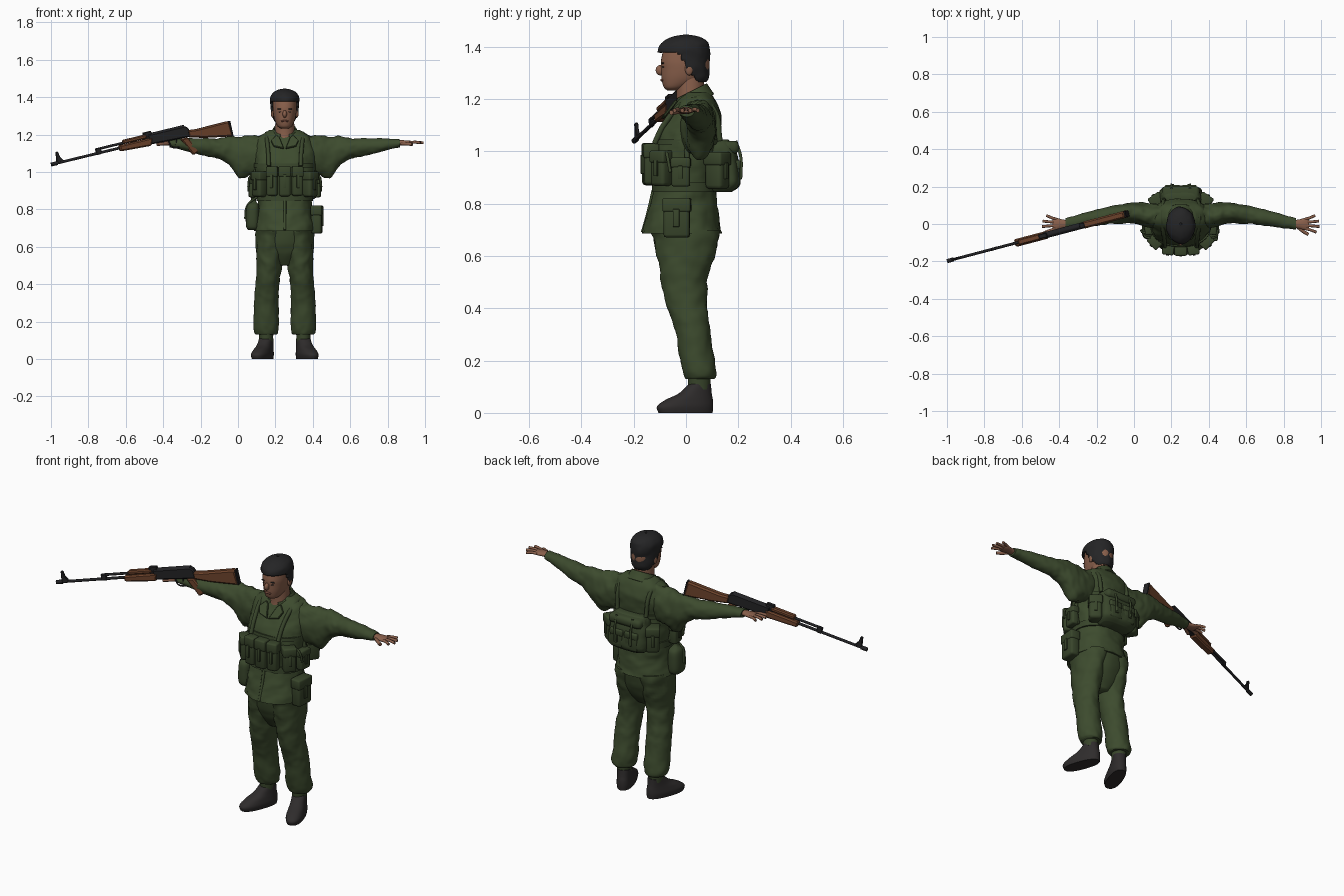
import bpy
import bmesh
from math import cos, sin, pi, radians
from mathutils import Vector, Matrix, noise

if "Cube" in bpy.data.objects:
    bpy.data.objects.remove(bpy.data.objects["Cube"])

BODY = Matrix.Translation((0.25, 0, 0))   # the figure stands right of the rifle


def material(name, *rgb):
    mat = bpy.data.materials.new(name)
    mat.use_nodes = True
    mat.diffuse_color = (*rgb, 1)
    mat.node_tree.nodes["Principled BSDF"].inputs["Base Color"].default_value = (*rgb, 1)
    return mat


CLOTH = material("olive cloth", 0.046, 0.070, 0.027)
WEB = material("olive webbing", 0.040, 0.060, 0.024)
SKIN = material("skin", 0.25, 0.115, 0.07)
LIPS = material("lips", 0.19, 0.075, 0.05)
HAIR = material("black hair", 0.018, 0.018, 0.019)
BOOT = material("dark leather", 0.028, 0.025, 0.025)
WOOD = material("brown wood", 0.15, 0.055, 0.024)
STEEL = material("gun steel", 0.016, 0.016, 0.018)


def finish(name, bm, mat, frame=BODY, mirror=False, angle=45):
    mesh = bpy.data.meshes.new(name)
    bm.to_mesh(mesh)
    bm.free()
    mesh.materials.append(mat)
    mesh.shade_smooth()
    mesh.set_sharp_from_angle(angle=radians(angle))
    obj = bpy.data.objects.new(name, mesh)
    bpy.context.collection.objects.link(obj)
    obj.matrix_world = frame
    if mirror:
        obj.modifiers.new("mirror", 'MIRROR').use_mirror_merge = False
    return obj


def spline(a, b, c, d, t):
    return [0.5 * (2 * q + (r - p) * t + (2 * p - 5 * q + 4 * r - s) * t * t
                   + (3 * q - p - 3 * r + s) * t ** 3) for p, q, r, s in zip(a, b, c, d)]


def loft(name, mat, rows, axis='z', fold=0.0, seg=32, steps=5, power=2.0,
         mirror=False, move=None, cut=None):
    """Rows are (height, centre u, centre v, radius u, radius v) along the axis."""
    fine, last = [], len(rows) - 1
    for i in range(last):
        quad = [rows[max(i - 1, 0)], rows[i], rows[i + 1], rows[min(i + 2, last)]]
        fine += [spline(*quad, k / steps) for k in range(steps)]
    fine.append(rows[-1])
    bm, rings = bmesh.new(), []
    for t, cu, cv, ru, rv in fine:
        ring = []
        for j in range(seg):
            c, s = cos(2 * pi * j / seg), sin(2 * pi * j / seg)
            k = (abs(c) ** power + abs(s) ** power) ** (-1 / power)
            u, v = cu + ru * c * k, cv + rv * s * k
            p = Vector((u, v, t)) if axis == 'z' else Vector((t, u, v))
            if fold:
                q = Vector((p.x + p.z * 0.4, p.y, p.z - p.x * 0.5)) * 15
                wave = 1 + fold * (noise.noise(q) + 0.6 * noise.noise(q * 2.3))
                u, v = cu + ru * c * k * wave, cv + rv * s * k * wave
                p = Vector((u, v, t)) if axis == 'z' else Vector((t, u, v))
            ring.append(bm.verts.new(p))
        rings.append(ring)
    for low, high in zip(rings, rings[1:]):
        for j in range(seg):
            n = (j + 1) % seg
            bm.faces.new((low[j], low[n], high[n], high[j]))
    bm.faces.new(rings[0])
    bm.faces.new(rings[-1])
    bmesh.ops.recalc_face_normals(bm, faces=bm.faces)
    if cut:
        gone = [f for f in bm.faces if len(f.verts) > 4 or cut(f.calc_center_median())]
        bmesh.ops.delete(bm, geom=gone, context='FACES')
    if move:
        bm.transform(move)
    return finish(name, bm, mat, mirror=mirror, angle=60)


def blob(name, mat, loc, size, mirror=False):
    bm = bmesh.new()
    bmesh.ops.create_icosphere(bm, subdivisions=3, radius=1)
    bm.transform(Matrix.Translation(loc) @ Matrix.Diagonal((*size, 1)))
    return finish(name, bm, mat, mirror=mirror)


def box(name, mat, loc, size, turn=0, bevel=0.01, mirror=False):
    bm = bmesh.new()
    bmesh.ops.create_cube(bm, size=1)
    bm.transform(Matrix.Diagonal((*size, 1)))
    bmesh.ops.bevel(bm, geom=bm.edges[:], offset=bevel, segments=2, profile=0.5, affect='EDGES')
    bm.transform(Matrix.Translation(loc) @ Matrix.Rotation(radians(turn), 4, 'Z'))
    return finish(name, bm, mat, mirror=mirror, angle=50)


def pouch(name, loc, size, turn=0, mirror=False):
    """A soft box with an overhanging lid and a closing tab."""
    w, d, h = size
    box(name, WEB, loc, size, turn, min(size) * 0.22, mirror)
    lid = Vector(loc) + Vector((0, 0, h * 0.33))
    box(name + "_lid", WEB, lid, (w * 1.08, d * 1.1, h * 0.36), turn, 0.008, mirror)
    tab = Matrix.Rotation(radians(turn), 3, 'Z') @ Vector((0, -d * 0.55, 0))
    box(name + "_tab", WEB, Vector(loc) + tab, (w * 0.25, 0.009, h * 0.45), turn, 0.002, mirror)


def prism(name, mat, outline, width, frame=BODY, mirror=False, move=None, bevel=0.003):
    """An x-z outline thickened along y."""
    bm = bmesh.new()
    face = bm.faces.new([bm.verts.new((x, -width / 2, z)) for x, z in outline])
    out = bmesh.ops.extrude_face_region(bm, geom=[face])
    bmesh.ops.translate(bm, vec=(0, width, 0),
                        verts=[g for g in out["geom"] if isinstance(g, bmesh.types.BMVert)])
    bmesh.ops.recalc_face_normals(bm, faces=bm.faces)
    bmesh.ops.bevel(bm, geom=bm.edges[:], offset=bevel, segments=1, affect='EDGES')
    if move:
        bm.transform(move)
    return finish(name, bm, mat, frame, mirror, 30)


def cord(name, mat, points, radius, frame=BODY, mirror=False):
    curve = bpy.data.curves.new(name, 'CURVE')
    curve.dimensions = '3D'
    curve.bevel_depth, curve.bevel_resolution, curve.use_fill_caps = radius, 3, True
    line = curve.splines.new('BEZIER')
    line.bezier_points.add(len(points) - 1)
    for knot, p in zip(line.bezier_points, points):
        knot.co = p
        knot.handle_left_type = knot.handle_right_type = 'AUTO'
    curve.materials.append(mat)
    obj = bpy.data.objects.new(name, curve)
    bpy.context.collection.objects.link(obj)
    obj.matrix_world = frame
    if mirror:
        obj.modifiers.new("mirror", 'MIRROR').use_mirror_merge = False


# Jacket, sleeves and trousers
loft("jacket", CLOTH, [(.685, 0, -.015, .162, .15), (.76, 0, -.012, .15, .135),
     (.85, 0, -.005, .141, .118), (.95, 0, 0, .152, .122), (1.05, 0, .008, .16, .122),
     (1.13, 0, .032, .16, .102), (1.19, 0, .04, .135, .075), (1.225, 0, .045, .08, .045)],
     fold=.05, seg=64, steps=8, power=2.3)
loft("sleeve", CLOTH, [(.07, .04, 1.12, .06, .09), (.15, .045, 1.095, .065, .105),
     (.23, .055, 1.08, .058, .11), (.30, .058, 1.11, .052, .078), (.36, .05, 1.128, .05, .053),
     (.45, .035, 1.135, .043, .044), (.55, .012, 1.147, .036, .032),
     (.615, 0, 1.154, .03, .021)], axis='x', fold=.13, seg=40, steps=8, mirror=True)
loft("trouser_leg", CLOTH, [(.13, .1, .052, .055, .055), (.16, .1, .05, .065, .065),
     (.3, .098, .027, .065, .068), (.4, .092, .006, .062, .077), (.5, .083, -.008, .07, .088),
     (.6, .077, -.002, .078, .108), (.7, .074, 0, .08, .13)],
     fold=.08, seg=40, steps=8, mirror=True)
loft("trouser_seat", CLOTH, [(.5, 0, 0, .05, .05), (.56, 0, 0, .125, .09),
     (.62, 0, 0, .148, .115), (.7, 0, 0, .152, .13)], fold=.04)
cord("front_placket", CLOTH, [(0, -.165, .69), (0, -.145, .76), (0, -.124, .85)], .008)

# Boots turned outward, with dark green ankles
TOE_OUT = Matrix.Translation((.1, .05, 0)) @ Matrix.Rotation(radians(20), 4, 'Z')
loft("boot", BOOT, [(0, 0, -.055, .042, .108), (.025, 0, -.057, .046, .112),
     (.05, 0, -.04, .042, .094), (.075, 0, -.015, .038, .064), (.11, 0, .003, .036, .042)],
     power=2.4, mirror=True, move=TOE_OUT)
loft("ankle", WEB, [(.09, .1, .05, .036, .042), (.15, .1, .05, .04, .044)], mirror=True)

# Hands
loft("palm", SKIN, [(.595, 0, 1.155, .02, .014), (.63, 0, 1.156, .024, .014),
     (.665, 0, 1.156, .032, .012), (.685, 0, 1.156, .027, .008)], axis='x', mirror=True)
for k, reach in enumerate((.725, .742, .738, .718)):
    y = -.025 + k * .017
    cord("finger", SKIN, [(.665, y, 1.157), ((.665 + reach) / 2, y * 1.3, 1.16),
         (reach, y * 1.75, 1.156)], .0075, mirror=True)
cord("thumb", SKIN, [(.62, -.012, 1.152), (.655, -.04, 1.15), (.682, -.056, 1.148)], .009, mirror=True)

# Head, face and hair
loft("neck", SKIN, [(1.14, 0, .005, .05, .05), (1.2, 0, .015, .052, .052), (1.28, 0, .015, .05, .055)])
loft("head", SKIN, [(1.233, 0, -.05, .02, .022), (1.245, 0, -.04, .038, .045),
     (1.275, 0, -.015, .053, .078), (1.31, 0, -.004, .061, .091), (1.35, 0, -.003, .064, .092),
     (1.40, 0, 0, .058, .078), (1.425, 0, 0, .02, .03)], power=2.2)
blob("nose", SKIN, (0, -.098, 1.31), (.012, .018, .02))
blob("mouth", LIPS, (0, -.09, 1.272), (.021, .008, .006))
blob("ear", SKIN, (.065, .012, 1.315), (.009, .016, .025), True)
blob("eye", HAIR, (.025, -.087, 1.322), (.009, .005, .003), True)
blob("brow", HAIR, (.026, -.088, 1.337), (.015, .006, .003), True)
hair = loft("hair", HAIR, [(1.265, 0, .028, .05, .05), (1.29, 0, .012, .066, .078),
     (1.34, 0, -.004, .074, .094), (1.39, 0, -.007, .079, .098), (1.42, 0, -.002, .068, .082),
     (1.438, 0, 0, .04, .05), (1.446, 0, 0, .006, .008)], fold=.05, seg=48, steps=7,
     cut=lambda p: p.z < 1.38 and p.y < (1.33 - p.z) * .7)
shell = hair.modifiers.new("thickness", 'SOLIDIFY')
shell.thickness, shell.offset = .014, -1
blob("hair_crown", HAIR, (0, 0, 1.425), (.04, .05, .017))

# Collar sloping down to the front, with lapels
SLOPE = Matrix.Identity(4)
SLOPE[2][1] = 0.5
collar = loft("collar", CLOTH, [(1.165, 0, .028, .09, .08), (1.195, 0, .024, .074, .068),
     (1.22, 0, .02, .062, .06)], move=SLOPE, cut=lambda p: p.y < 0 and abs(p.x) < .026)
collar.modifiers.new("thickness", 'SOLIDIFY').thickness = .008
LEAN = Matrix.Translation((0, -.063, 1.16)) @ Matrix.Rotation(radians(-38), 4, 'X')
prism("lapel", CLOTH, [(.004, -.045), (.06, -.03), (.075, .01), (.045, .045), (.028, .03)],
      .012, mirror=True, move=LEAN)

# Belt, straps and chest pouches
loft("belt", WEB, [(.845, 0, -.005, .15, .126), (.88, 0, -.004, .15, .126)], seg=48, power=2.3)
loft("chest_band", WEB, [(1.025, 0, .006, .165, .13), (1.045, 0, .008, .165, .129)], seg=48, power=2.3)
cord("shoulder_strap", WEB, [(.085, -.12, 1.03), (.088, -.085, 1.1), (.095, -.02, 1.175),
     (.097, .04, 1.205), (.095, .105, 1.16), (.09, .13, 1.04)], .011, mirror=True)
pouch("middle_pouch", (0, -.14, .95), (.062, .055, .16))
pouch("front_pouch", (.067, -.135, .95), (.058, .055, .155), 8, True)
pouch("side_pouch", (.135, -.093, .935), (.068, .06, .135), 48, True)
pouch("flank_pouch", (.172, -.02, .92), (.07, .04, .11), 85, True)
cord("pouch_tie", WEB, [(.16, -.075, 1.0), (.185, -.07, .975), (.195, -.06, .92)], .006, mirror=True)
cord("side_strap", WEB, [(.15, .0, 1.04), (.165, .005, .96), (.152, .005, .87)], .01, mirror=True)

# Back pack with side pockets
loft("backpack", WEB, [(.845, 0, .135, .09, .04), (.875, 0, .145, .115, .062),
     (.95, 0, .14, .115, .06), (1.02, 0, .135, .105, .05), (1.045, 0, .13, .08, .03)],
     power=3.5, fold=.06, seg=48)
pouch("pack_pocket", (.125, .12, .925), (.07, .075, .14), 145, True)
pouch("pack_back_pocket", (.045, .187, .915), (.075, .04, .1), 180, True)
box("pack_flap", WEB, (0, .145, 1.015), (.2, .115, .05), bevel=.018)
cord("pack_strap", WEB, [(.05, .19, 1.04), (.05, .209, .98), (.05, .21, .9)], .006, mirror=True)

# Hip pouch on the left, canteen on the right
pouch("hip_pouch", (.172, -.035, .745), (.1, .055, .15), 85)
loft("canteen", WEB, [(.69, -.17, -.03, .025, .035), (.71, -.172, -.03, .035, .05),
     (.77, -.172, -.03, .036, .052), (.82, -.17, -.03, .032, .046), (.845, -.168, -.03, .014, .016),
     (.88, -.168, -.03, .014, .016)], power=2.6)
cord("canteen_strap", WEB, [(-.145, -.05, .87), (-.2, -.045, .82), (-.212, -.035, .75)], .006)

# Rifle: x runs from muzzle to butt, z is up
along = Vector((.95, .25, .23)).normalized()
side = Vector((0, 0, 1)).cross(along).normalized()
RIFLE = Matrix((along, side, along.cross(side))).transposed().to_4x4()
RIFLE.translation = Vector((-.998, -.198, 1.04))


def rod(name, mat, start, end, z, radius):
    cord(name, mat, [(start, 0, z), (end, 0, z)], radius, RIFLE)


def rect(a, b, low, high):
    return [(a, low), (b, low), (b, high), (a, high)]


rod("barrel", STEEL, 0, .57, 0, .0075)
rod("muzzle", STEEL, 0, .035, 0, .011)
rod("gas_tube", STEEL, .265, .56, .022, .007)
prism("front_sight", STEEL, [(.03, 0), (.075, 0), (.055, .03), (.05, .06), (.038, .06)], .014, RIFLE)
prism("gas_block", STEEL, rect(.255, .285, -.008, .028), .016, RIFLE)
prism("hand_guard", WOOD, [(.385, -.018), (.56, -.028), (.575, .014), (.385, .014)], .042, RIFLE, bevel=.007)
prism("upper_guard", WOOD, rect(.41, .545, .016, .038), .032, RIFLE, bevel=.006)
prism("rear_sight", STEEL, rect(.53, .575, .01, .05), .024, RIFLE)
prism("receiver", STEEL, [(.55, -.02), (.78, -.03), (.78, .018), (.76, .034), (.55, .034)], .034, RIFLE, bevel=.006)
rod("bolt_cover", STEEL, .575, .76, .026, .014)
prism("grip", WOOD, [(.725, -.03), (.765, -.03), (.81, -.115), (.775, -.13)], .028, RIFLE, bevel=.006)
cord("trigger_guard", STEEL, [(.66, 0, -.025), (.672, 0, -.062), (.72, 0, -.066), (.738, 0, -.05)], .004, RIFLE)
cord("trigger", STEEL, [(.705, 0, -.025), (.7, 0, -.045), (.692, 0, -.055)], .003, RIFLE)
prism("stock", WOOD, [(.77, -.032), (.86, -.055), (1.01, -.082), (1.005, .004), (.82, .002), (.77, .008)],
      .038, RIFLE, bevel=.008)
prism("butt_plate", STEEL, rect(1.004, 1.012, -.08, .002), .034, RIFLE, bevel=.001)
